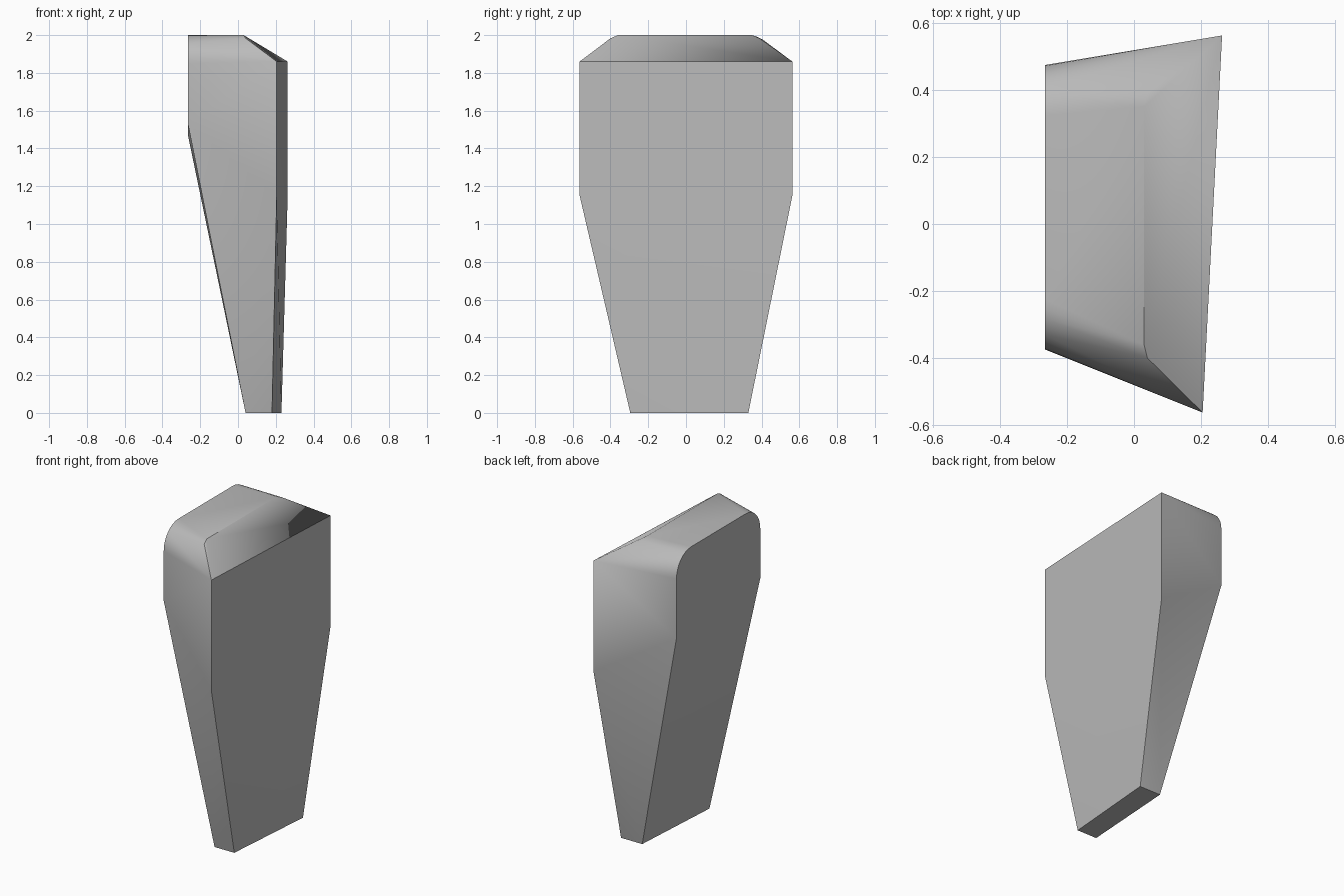
import bpy, bmesh, math
from mathutils import Vector

cube = bpy.data.objects.get("Cube")
if cube:
    bpy.data.objects.remove(cube, do_unlink=True)

# Plain grey surface
grey = bpy.data.materials.new("plain grey")
grey.use_nodes = True
colour = (0.5, 0.5, 0.5, 1)
grey.diffuse_color = colour
grey.node_tree.nodes["Principled BSDF"].inputs["Base Color"].default_value = colour

OUTER_X, TOP, RADIUS, STEPS = -0.265, 2.0, 0.15, 8


def end_points(side, edge_y, bend_z, wide, foot_y, foot_x, ridge_y):
    """Corner points of one end: side is -1 for the front, 1 for the back."""
    wide_x, wide_y = wide
    pts = [
        (foot_x[0], foot_y, 0), (foot_x[1], foot_y, 0),       # foot
        (wide_x, wide_y, 1.15), (wide_x, wide_y, 1.86),       # broad face
        (OUTER_X, edge_y, bend_z),                            # bend of narrow face
        (0.03, ridge_y, TOP), (0.04, ridge_y + side * 0.04, 1.983),
    ]
    # Rounded upper corner of the narrow face
    for i in range(STEPS + 1):
        a = math.pi / 2 * i / STEPS
        pts.append((OUTER_X,
                    edge_y - side * RADIUS * (1 - math.sin(a)),
                    TOP - RADIUS * (1 - math.cos(a))))
    return pts


# Tapered wedge block
points = end_points(-1, -0.375, 1.53, (0.205, -0.563), -0.295, (0.04, 0.18), -0.36)
points += end_points(1, 0.475, 1.47, (0.263, 0.563), 0.33, (0.08, 0.23), 0.35)

bm = bmesh.new()
for p in points:
    bm.verts.new(Vector(p))
hull = bmesh.ops.convex_hull(bm, input=bm.verts)
loose = [v for v in bm.verts if not v.link_faces]
bmesh.ops.delete(bm, geom=loose, context='VERTS')
bmesh.ops.dissolve_limit(bm, angle_limit=math.radians(0.5),
                         verts=bm.verts, edges=bm.edges)
bmesh.ops.recalc_face_normals(bm, faces=bm.faces)

mesh = bpy.data.meshes.new("tapered_block")
bm.to_mesh(mesh)
bm.free()
mesh.materials.append(grey)
block = bpy.data.objects.new("tapered_block", mesh)
bpy.context.collection.objects.link(block)

# Soft rounding, crisp outline edges
bpy.ops.object.select_all(action='DESELECT')
block.select_set(True)
bpy.context.view_layer.objects.active = block
bpy.ops.object.shade_smooth_by_angle(angle=math.radians(30))
